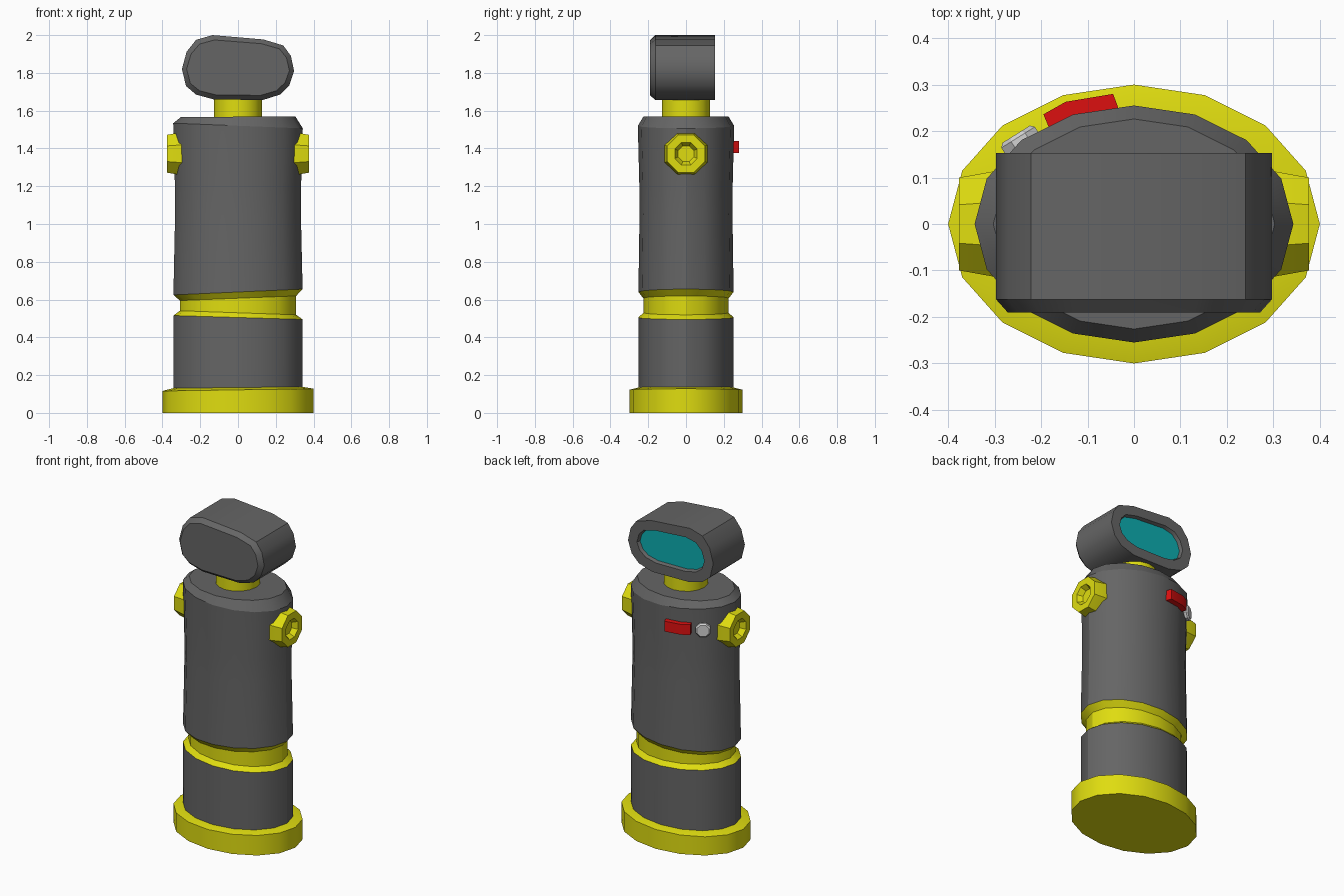
import bpy, bmesh, math
from mathutils import Vector

cube = bpy.data.objects.get("Cube")
if cube:
    bpy.data.objects.remove(cube)


def material(name, rgb):
    m = bpy.data.materials.new(name)
    m.use_nodes = True
    m.diffuse_color = (*rgb, 1)
    m.node_tree.nodes["Principled BSDF"].inputs["Base Color"].default_value = (*rgb, 1)
    return m


GREY = material("grey", (0.13, 0.13, 0.13))
YELLOW = material("yellow", (0.74, 0.72, 0.005))
RED = material("red", (0.72, 0.005, 0.005))
WHITE = material("white", (0.65, 0.65, 0.65))
TEAL = material("teal", (0.004, 0.42, 0.44))


def loft(name, rings, mats, bands=None, last=0, angle=30):
    """Skin a stack of closed rings; bands gives each strip's material slot."""
    bm = bmesh.new()
    loops = [[bm.verts.new(p) for p in ring] for ring in rings]
    n = len(loops[0])
    for b, (lo, hi) in enumerate(zip(loops, loops[1:])):
        for i in range(n):
            j = (i + 1) % n
            face = bm.faces.new((lo[i], lo[j], hi[j], hi[i]))
            face.material_index = bands[b] if bands else 0
    bm.faces.new(loops[0][::-1])
    bm.faces.new(loops[-1]).material_index = last
    bmesh.ops.recalc_face_normals(bm, faces=bm.faces)
    mesh = bpy.data.meshes.new(name)
    bm.to_mesh(mesh)
    bm.free()
    for m in mats:
        mesh.materials.append(m)
    obj = bpy.data.objects.new(name, mesh)
    bpy.context.collection.objects.link(obj)
    bpy.ops.object.select_all(action="DESELECT")
    obj.select_set(True)
    bpy.context.view_layer.objects.active = obj
    bpy.ops.object.shade_smooth_by_angle(angle=math.radians(angle))
    return obj


def oval(rx, ry, z, slope=0, n=16):
    """Horizontal oval ring, tilted along x by slope."""
    pts = []
    for i in range(n):
        a = math.tau * i / n
        x = rx * math.cos(a)
        pts.append((x, ry * math.sin(a), z + slope * x))
    return pts


def disc(center, normal, r, offset, n=8):
    """Upright polygon ring facing a horizontal normal, flat side up."""
    nrm = Vector(normal).normalized()
    side = Vector((-nrm.y, nrm.x, 0))
    c = Vector(center) + nrm * offset
    ring = []
    for i in range(n):
        a = math.tau * (i + 0.5) / n
        ring.append(c + side * r * math.cos(a) + Vector((0, 0, r * math.sin(a))))
    return ring


# Foot plate
loft("base", [oval(0.40, 0.30, 0), oval(0.40, 0.30, 0.122, 0.015),
              oval(0.34, 0.25, 0.135, 0.01)], [YELLOW])

# Column: lower drum, yellow waist groove, upper drum with chamfered top
loft("column", [oval(0.342, 0.252, 0.12),
                oval(0.342, 0.252, 0.505, -0.03),
                oval(0.308, 0.226, 0.530, -0.035),
                oval(0.308, 0.226, 0.607, 0.04),
                oval(0.342, 0.252, 0.640, 0.045),
                oval(0.333, 0.246, 1.05),
                oval(0.334, 0.247, 1.20),
                oval(0.343, 0.255, 1.52, -0.04),
                oval(0.303, 0.226, 1.568, 0.008)],
     [GREY, YELLOW], bands=[0, 1, 1, 1, 0, 0, 0, 0])

# Neck
loft("neck", [oval(0.128, 0.128, 1.55), oval(0.128, 0.128, 1.70)], [YELLOW])

# Viewer head: slightly crooked rounded outline swept front to back
OUTLINE = [(-0.297, 1.82), (-0.272, 1.912), (-0.222, 1.975), (-0.135, 2.0),
           (0.135, 1.977), (0.24, 1.945), (0.28, 1.89), (0.297, 1.81),
           (0.272, 1.735), (0.222, 1.685), (0.13, 1.656), (-0.13, 1.66),
           (-0.222, 1.685), (-0.275, 1.73)]


def head_ring(y, inset):
    sx, sz = 1 - inset / 0.297, 1 - inset / 0.17
    return [(x * sx, y, 1.825 + (z - 1.825) * sz) for x, z in OUTLINE]


loft("head", [head_ring(-0.19, 0.025), head_ring(-0.162, 0),
              head_ring(0.153, 0), head_ring(0.153, 0.062),
              head_ring(0.133, 0.07)], [GREY, TEAL], last=1, angle=35)

# Side pivot knobs with hollow centres
for label, s in (("left", 1), ("right", -1)):
    hub = (s * 0.30, 0, 1.372)
    steps = [(0.122, -0.06), (0.122, 0.005), (0.108, 0.077),
             (0.064, 0.077), (0.045, 0.045)]
    loft(label + "_knob", [disc(hub, (s, 0, 0), r, d) for r, d in steps], [YELLOW])

# Curved coin slot plate on the back
PLATE = [(-0.195, 0.236), (-0.147, 0.263), (-0.045, 0.28), (-0.032, 0.245),
         (-0.132, 0.225), (-0.18, 0.20)]
loft("coin_slot", [[(x, y, z) for x, y in PLATE] for z in (1.375, 1.44)], [RED])

# Coin return button
button = (-0.244, 0.178, 1.40)
loft("return_button", [disc(button, (-0.53, 0.85, 0), r, d)
                       for r, d in ((0.046, -0.03), (0.046, 0.010), (0.038, 0.018))],
     [WHITE])
